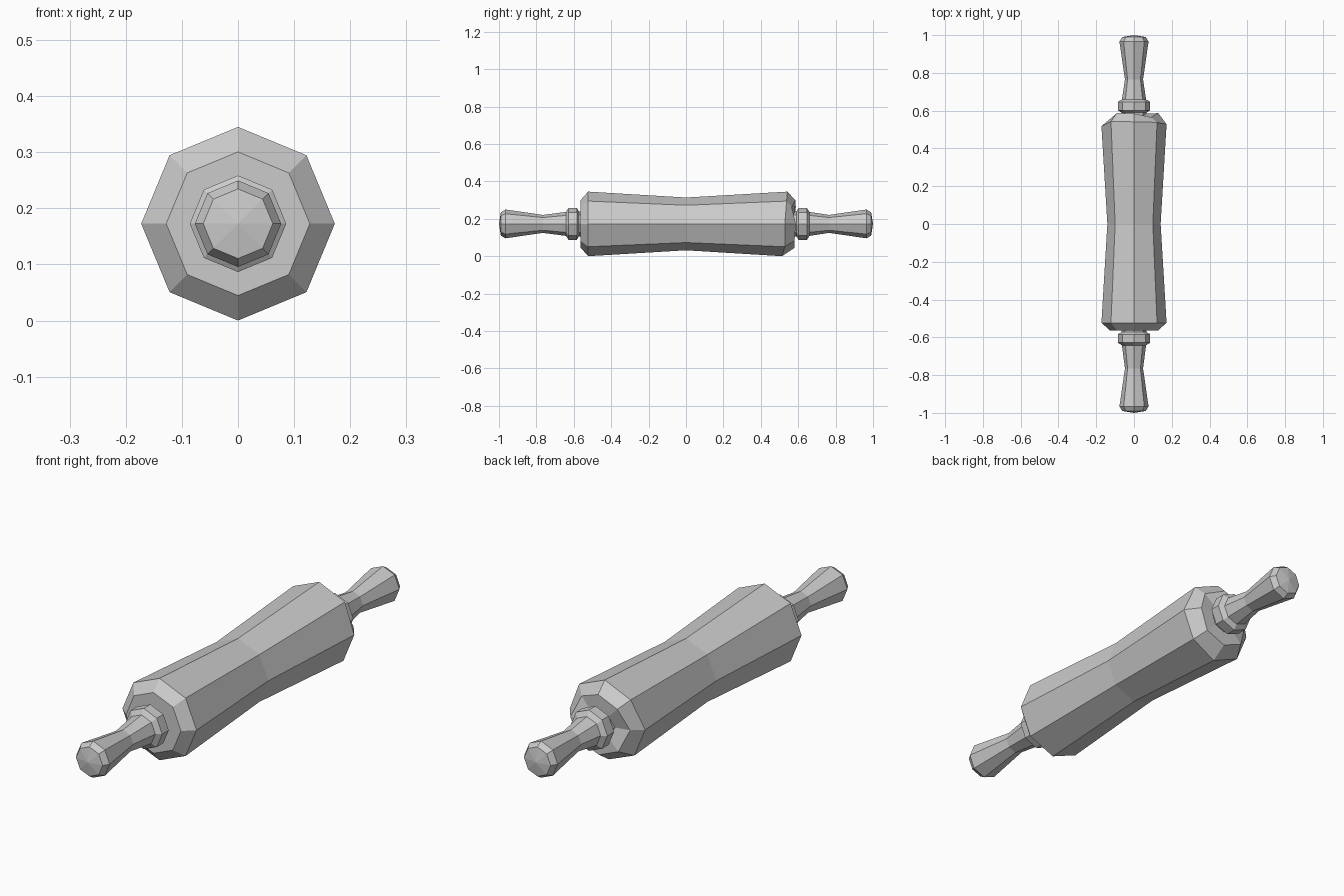
import bpy, bmesh, math

cube = bpy.data.objects.get("Cube")
if cube:
    bpy.data.objects.remove(cube, do_unlink=True)

SIDES = 8
AXIS_Z = 0.1725

grey = bpy.data.materials.new("plain grey")
grey.use_nodes = True
COLOUR = (0.6, 0.6, 0.6, 1)
grey.diffuse_color = COLOUR
grey.node_tree.nodes["Principled BSDF"].inputs["Base Color"].default_value = COLOUR


def turned(name, rings, tips=(None, None)):
    """Eight-sided turning along y from (y, radius, wobble per corner) rings."""
    bm = bmesh.new()
    loops = []
    for y, r, wobble in rings:
        loop = []
        for i in range(SIDES):
            a = math.tau * i / SIDES
            dy = wobble[i] if wobble else 0
            loop.append(bm.verts.new((r * math.cos(a), y + dy, AXIS_Z + r * math.sin(a))))
        loops.append(loop)
    for a, b in zip(loops, loops[1:]):
        for i in range(SIDES):
            j = (i + 1) % SIDES
            bm.faces.new((a[i], a[j], b[j], b[i]))
    # Close each end with a fan around its centre
    for loop, tip, end in zip((loops[0], loops[-1]), tips, (rings[0], rings[-1])):
        centre = bm.verts.new((0, end[0] if tip is None else tip, AXIS_Z))
        for i in range(SIDES):
            bm.faces.new((loop[i], loop[(i + 1) % SIDES], centre))
    bmesh.ops.recalc_face_normals(bm, faces=bm.faces)
    mesh = bpy.data.meshes.new(name)
    bm.to_mesh(mesh)
    bm.free()
    mesh.materials.append(grey)
    obj = bpy.data.objects.new(name, mesh)
    bpy.context.collection.objects.link(obj)
    return obj


# Waisted roller with chamfered, slightly hand-cut ends
shoulder_cut = [0, 0.01, 0.013, 0.015, -0.01, -0.01, -0.015, 0]
end_cut = [0.007, -0.015, 0.005, 0.007, -0.025, 0, 0, 0]
turned("roller", [
    (-0.563, 0.128, None),
    (-0.523, 0.1725, None),
    (0, 0.141, None),
    (0.528, 0.1725, shoulder_cut),
    (0.58, 0.128, end_cut),
])

# Handles: neck, collar, narrow grip, flared knob and shallow pointed tip
for name, side, collar in (("front_handle", -1, 0.572), ("back_handle", 1, 0.59)):
    profile = [
        (0.53, 0.066),
        (collar, 0.066),
        (collar + 0.012, 0.086),
        (collar + 0.056, 0.086),
        (collar + 0.07, 0.064),
        (0.765, 0.048),
        (0.965, 0.077),
        (0.99, 0.062),
    ]
    turned(name, [(side * y, r, None) for y, r in profile], (None, side))
